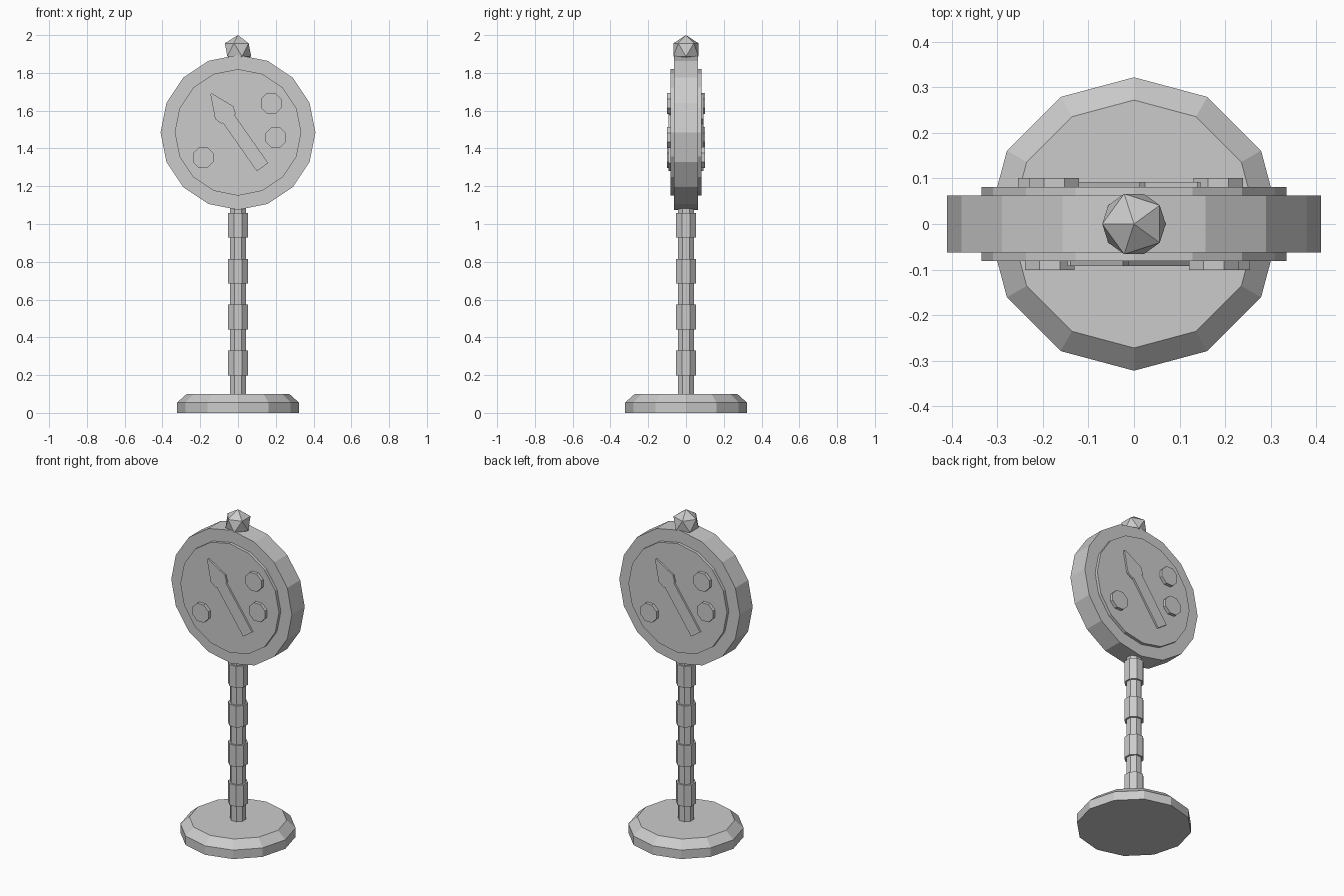
import bpy, bmesh
from math import pi, cos, sin
from mathutils import Matrix, Vector

if "Cube" in bpy.data.objects:
    bpy.data.objects.remove(bpy.data.objects["Cube"])

grey = bpy.data.materials.new("plain grey")
grey.diffuse_color = (0.6, 0.6, 0.6, 1)
grey.use_nodes = True
grey.node_tree.nodes["Principled BSDF"].inputs["Base Color"].default_value = grey.diffuse_color


def finish(name, bm):
    bmesh.ops.recalc_face_normals(bm, faces=bm.faces)
    me = bpy.data.meshes.new(name)
    bm.to_mesh(me)
    bm.free()
    me.materials.append(grey)
    ob = bpy.data.objects.new(name, me)
    bpy.context.collection.objects.link(ob)
    return ob


def skin(name, rings, mat=Matrix()):
    """Join a stack of equal point rings into a closed solid."""
    bm = bmesh.new()
    vs = [[bm.verts.new(mat @ Vector(p)) for p in r] for r in rings]
    n = len(vs[0])
    for a, b in zip(vs, vs[1:]):
        for i in range(n):
            j = (i + 1) % n
            bm.faces.new((a[i], a[j], b[j], b[i]))
    bm.faces.new(vs[0])
    bm.faces.new(vs[-1])
    return finish(name, bm)


def lathe(name, profile, sides, turn=0.0, mat=Matrix()):
    return skin(name, [[(r * cos(turn + 2 * pi * i / sides),
                         r * sin(turn + 2 * pi * i / sides), z)
                        for i in range(sides)] for r, z in profile], mat)


# base with sloped rim
lathe("base", [(0.322, 0), (0.322, 0.055), (0.272, 0.1)], 12)

# pole with four thicker bands
lathe("pole", [(0.045, 0.09), (0.045, 1.12)], 8, pi / 8)
for k in range(4):
    z = 0.197 + 0.2435 * k
    lathe(f"pole_band_{k + 1}", [(0.056, z), (0.056, z + 0.132)], 8, pi / 8)

# round head and raised dial plate on both sides (local z runs along y)
HEAD = Matrix.Translation((0, 0, 1.485)) @ Matrix.Rotation(pi / 2, 4, 'X')
lathe("head", [(0.41, -0.0625), (0.41, 0.0625)], 16, 0, HEAD)
lathe("dial_plate", [(0.335, -0.081), (0.335, 0.081)], 16, 0, HEAD)

# arrow outline: distance from tip, half width
half = [(0.0, 0.004), (0.123, 0.059), (0.163, 0.045), (0.163, 0.037), (0.475, 0.037)]
tip = Vector((-0.143, 0.205))
along = Vector((0.574, -0.819))
side = Vector((0.819, 0.574))
outline = [tip + along * d + side * w for d, w in half]
outline += [tip + along * d - side * w for d, w in reversed(half)]

# arrow and round studs, repeated on the back by a half turn
for label, angle in (("front", 0), ("back", pi)):
    m = Matrix.Rotation(angle, 4, 'Z') @ HEAD
    skin(f"arrow_{label}", [[(p.x, p.y, h) for p in outline] for h in (0.07, 0.092)], m)
    for k, (x, z) in enumerate([(-0.185, -0.133), (0.175, 0.153), (0.2, -0.027)]):
        lathe(f"stud_{label}_{k + 1}", [(0.059, 0.07), (0.059, 0.101)], 8, pi / 8,
              m @ Matrix.Translation((x, z, 0)))

# faceted finial on top
bm = bmesh.new()
bmesh.ops.create_icosphere(bm, subdivisions=1, radius=0.078,
                           matrix=Matrix.Translation((0, 0, 1.922)) @ Matrix.Rotation(pi, 4, 'Z'))
finish("finial", bm)
